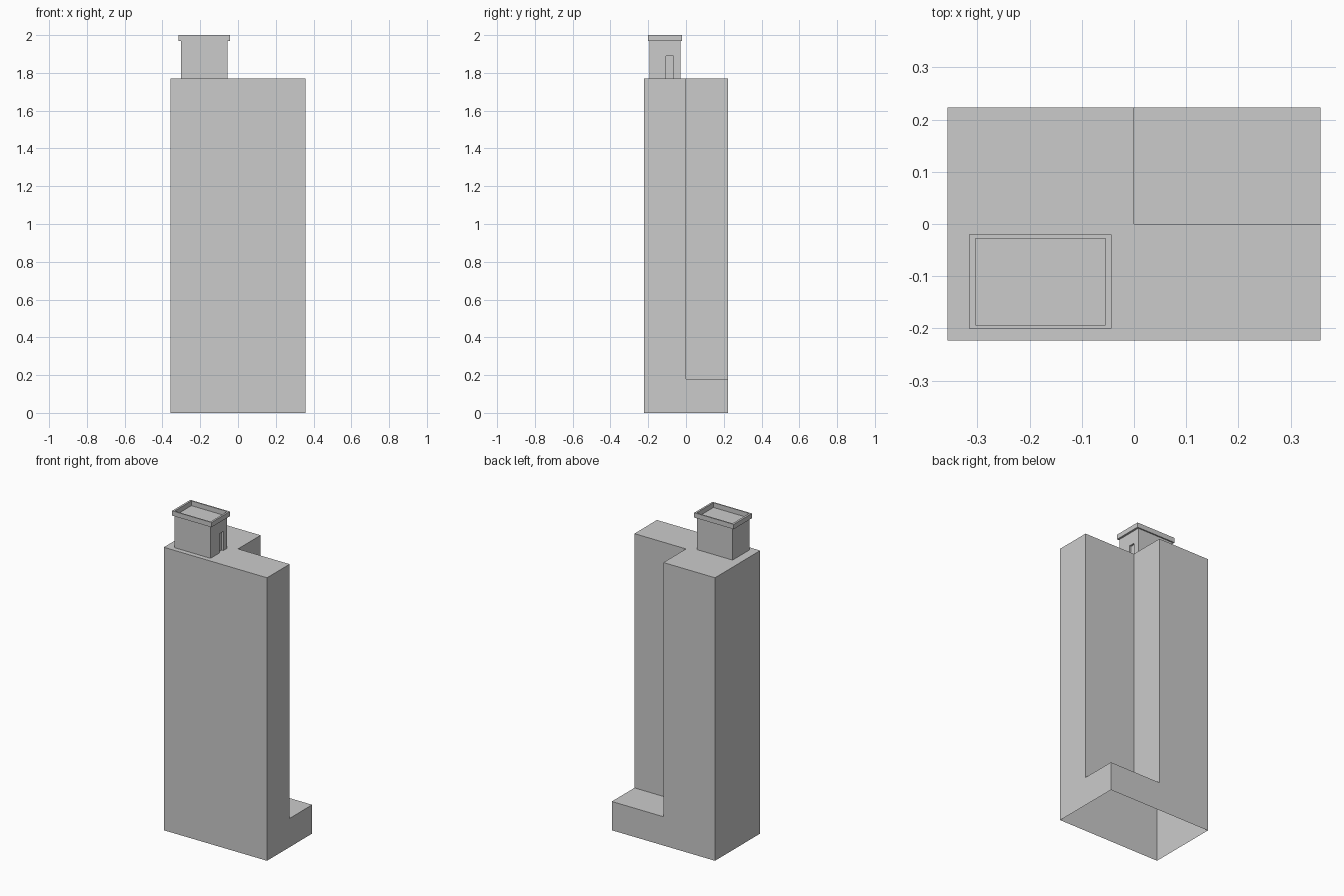
import bpy, bmesh
from mathutils import Vector

if "Cube" in bpy.data.objects:
    bpy.data.objects.remove(bpy.data.objects["Cube"])

X, Y = 0.357, 0.223          # half footprint
Z_POD, Z_ROOF = 0.18, 1.77   # podium top, roof level
ROWS = 16


def finish(name, bm):
    mesh = bpy.data.meshes.new(name)
    bm.to_mesh(mesh)
    bm.free()
    obj = bpy.data.objects.new(name, mesh)
    bpy.context.collection.objects.link(obj)
    return obj


def face(bm, pts):
    return bm.faces.new([bm.verts.new(p) for p in pts])


def wall(bm, a, b, z0, z1):
    """Vertical quad from a to b, outward normal to the right of travel."""
    return face(bm, [(*a, z0), (*b, z0), (*b, z1), (*a, z1)])


def rect(x0, x1, y0, y1):
    return [(x0, y0), (x1, y0), (x1, y1), (x0, y1)]


def sides(bm, loop, z0, z1):
    return [wall(bm, a, b, z0, z1) for a, b in zip(loop, loop[1:] + loop[:1])]


# Podium: open underneath, with a terrace in the notch of the tower
bm = bmesh.new()
sides(bm, rect(-X, X, -Y, Y), 0, Z_POD)
face(bm, [(x, y, Z_POD) for x, y in rect(0, X, 0, Y)])
finish("podium", bm)

# L-shaped tower: walls split in cells, each cell a recessed window
bm = bmesh.new()
ell = [(-X, -Y), (X, -Y), (X, 0), (0, 0), (0, Y), (-X, Y)]
columns = [8, 2, 4, 2, 4, 4]
cells = []
step = (Z_ROOF - Z_POD) / ROWS
for i, n in enumerate(columns):
    a, b = Vector(ell[i]), Vector(ell[(i + 1) % 6])
    for c in range(n):
        p, q = a.lerp(b, c / n), a.lerp(b, (c + 1) / n)
        for r in range(ROWS):
            z = Z_POD + r * step
            cells.append(wall(bm, p, q, z, z + step))
bmesh.ops.inset_individual(bm, faces=cells, thickness=0.008, depth=-0.01)
face(bm, [(x, y, Z_ROOF) for x, y in ell])
bmesh.ops.remove_doubles(bm, verts=bm.verts, dist=1e-5)
finish("tower", bm)

# Roof house with a recessed doorway on its right side
x0, x1, y0, y1 = -0.303, -0.055, -0.193, -0.028
Z_CAP = 1.97
bm = bmesh.new()
d0, d1, zd, xd = -0.105, -0.065, 1.89, x1 - 0.012
for a, b in [((x0, y0), (x1, y0)), ((x1, y1), (x0, y1)), ((x0, y1), (x0, y0)),
             ((x1, y0), (x1, d0)), ((x1, d1), (x1, y1))]:
    wall(bm, a, b, Z_ROOF, Z_CAP)
wall(bm, (x1, d0), (x1, d1), zd, Z_CAP)
for a, b in [((x1, d0), (xd, d0)), ((xd, d0), (xd, d1)), ((xd, d1), (x1, d1))]:
    wall(bm, a, b, Z_ROOF, zd)
face(bm, [(xd, d0, zd), (xd, d1, zd), (x1, d1, zd), (x1, d0, zd)])
face(bm, [(x, y, Z_CAP) for x, y in rect(x0, x1, y0, y1)])
finish("roof_house", bm)

# Overhanging rim around the roof house
bm = bmesh.new()
inner = rect(x0, x1, y0, y1)
outer = rect(-0.316, -0.043, -0.2, -0.02)
sides(bm, outer, Z_CAP, 2.0)
sides(bm, inner[::-1], Z_CAP, 2.0)
for i in range(4):
    j = (i + 1) % 4
    ring = [outer[i], outer[j], inner[j], inner[i]]
    face(bm, [(*p, 2.0) for p in ring])
    face(bm, [(*p, Z_CAP) for p in ring[::-1]])
bmesh.ops.remove_doubles(bm, verts=bm.verts, dist=1e-5)
finish("roof_rim", bm)
